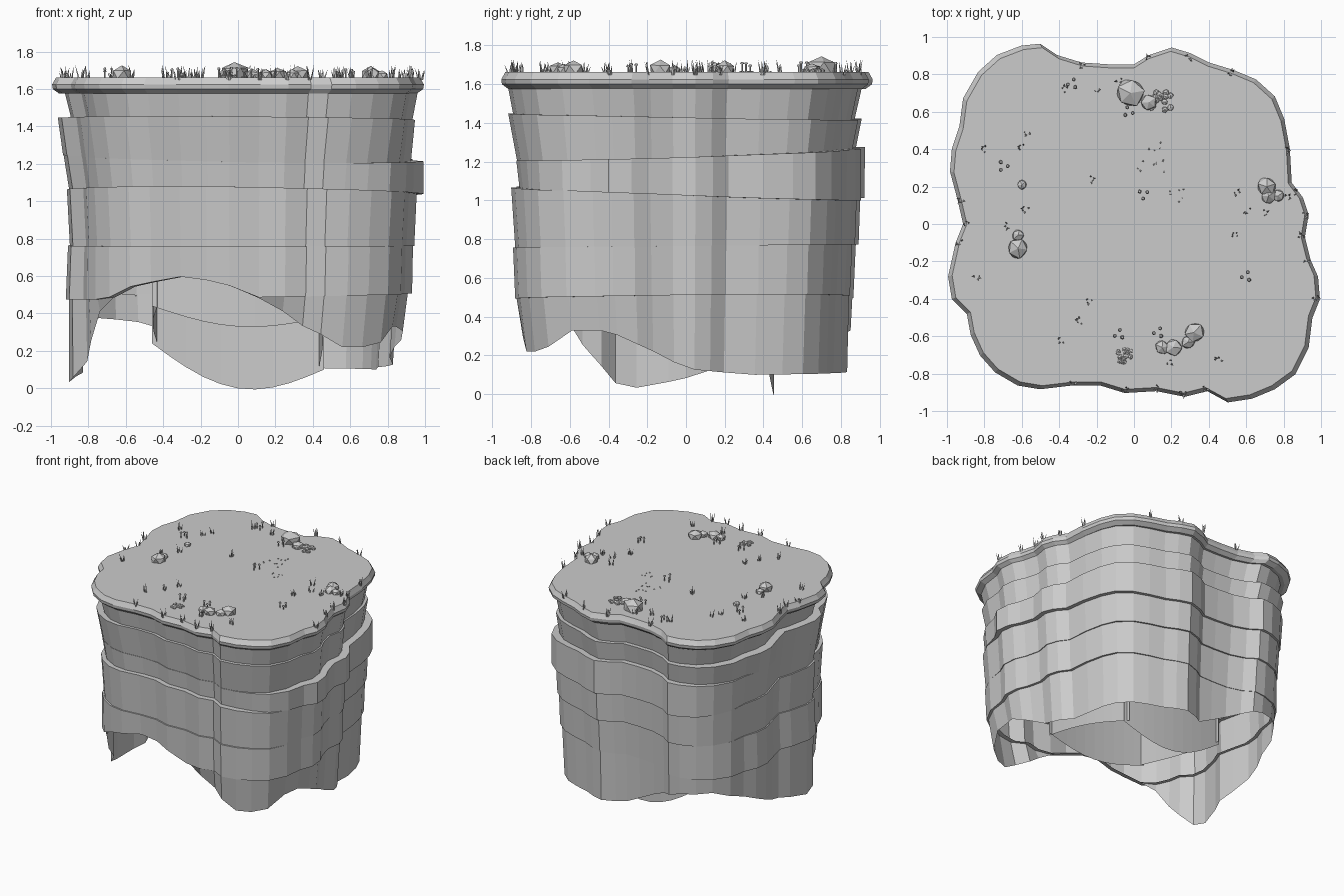
import bpy
import bmesh
import random
from math import atan2, cos, sin, radians, degrees, pi
from mathutils import Vector, Matrix

cube = bpy.data.objects.get("Cube")
if cube:
    bpy.data.objects.remove(cube, do_unlink=True)
rng = random.Random(4)

stone = bpy.data.materials.new("pale grey stone")
stone.use_nodes = True
stone.diffuse_color = (0.6, 0.6, 0.6, 1)
stone.node_tree.nodes["Principled BSDF"].inputs["Base Color"].default_value = stone.diffuse_color

# Rim outline in hundredths, counter-clockwise from the +x side
RIM = [(93, 5), (90, 14), (84, 22), (83, 40), (80, 56), (75, 68), (65, 77), (53, 82), (40, 86),
       (30, 91), (20, 94), (8, 90), (0, 85), (-13, 85), (-28, 86), (-41, 90), (-50, 96), (-60, 95),
       (-73, 90), (-83, 81), (-91, 67), (-93, 52), (-97, 40), (-98, 28), (-94, 13), (-91, 0),
       (-95, -10), (-99, -28), (-97, -40), (-89, -48), (-87, -59), (-82, -70), (-74, -79),
       (-62, -86), (-50, -88), (-33, -86), (-18, -86), (-5, -90), (12, -89), (27, -92), (39, -89),
       (50, -95), (63, -93), (75, -88), (86, -80), (93, -66), (95, -50), (99, -40), (98, -28),
       (94, -19), (91, -7)]
RIM = [Vector((x / 100, y / 100, 0)) for x, y in RIM]
ANGLE = [degrees(atan2(p.y, p.x)) % 360 for p in RIM]
COUNT = len(RIM)

# Height of the ragged lower edge, by bearing in degrees
HEM = [(0, .13), (25, .1), (70, .11), (90, .12), (105, .22), (120, .35), (135, .38), (155, .25),
       (175, .1), (190, .05), (197, .03), (203, .06), (212, .2), (222, .45), (235, .55), (250, .6),
       (265, .56), (282, .46), (294, .33), (304, .22), (315, .22), (324, .33), (335, .33),
       (345, .25), (360, .13)]


def interpolate(knots, d):
    for (a, za), (b, zb) in zip(knots, knots[1:]):
        if a <= d <= b:
            return za + (zb - za) * (d - a) / (b - a)


def sides(right, back, left, front):
    """Plan scale in thousandths at each side, blended around the block."""
    knots = [(-22, right), (15, right), (70, back), (118, back), (158, left), (198, left),
             (245, front), (305, front), (338, right), (375, right)]
    return lambda i: interpolate(knots, ANGLE[i]) / 1000


def finish(name, bm):
    mesh = bpy.data.meshes.new(name)
    bm.to_mesh(mesh)
    bm.free()
    mesh.materials.append(stone)
    obj = bpy.data.objects.new(name, mesh)
    bpy.context.collection.objects.link(obj)


def loft(name, rings, start_cap=False, end_cap=False):
    """Closed rings joined by quads, with optional flat ends."""
    bm = bmesh.new()
    loops = [[bm.verts.new(p) for p in points] for points in rings]
    for a, b in zip(loops, loops[1:]):
        for i in range(COUNT):
            j = (i + 1) % COUNT
            bm.faces.new((a[i], b[i], b[j], a[j]))
    if start_cap:
        bm.faces.new(loops[0])
    if end_cap:
        bm.faces.new(loops[-1][::-1])
    finish(name, bm)


def ring(scale, height):
    """Rim outline scaled in plan; scale and height are numbers or functions of the index."""
    get = lambda v, i: v(i) if callable(v) else v
    return [p * get(scale, i) + Vector((0, 0, get(height, i))) for i, p in enumerate(RIM)]


# Bevelled top slab
loft("top_slab", [ring(.982, 1.663), ring(.992, 1.645), ring(1.004, 1.625), ring(1.0, 1.6),
                  ring(.965, 1.575)], start_cap=True, end_cap=True)


# Wavy boundaries between the rock layers
def wave(height, size, phase):
    return lambda i: height + size * sin(radians(ANGLE[i]) + phase)


LEVELS = [wave(1.58, 0, 0), wave(1.435, .02, 3.5), wave(1.24, .035, -.5), wave(1.04, .04, 3.5),
          wave(.765, .008, 0), wave(.495, .02, 1)]

# Stepped rock layers: side scales at the top, then at the bottom
LAYERS = [("upper_neck", (970, 945, 935, 966), (942, 907, 902, 940)),
          ("second_layer", (956, 945, 973, 966), (934, 914, 945, 918)),
          ("third_layer", (1003, 962, 942, 922), (1003, 960, 912, 905)),
          ("fourth_layer", (965, 937, 924, 950), (952, 928, 908, 928)),
          ("fifth_layer", (945, 913, 918, 940), (940, 900, 930, 928))]
for (name, top, bottom), upper, lower in zip(LAYERS, LEVELS, LEVELS[1:]):
    edge = lambda i: max(lower(i), interpolate(HEM, ANGLE[i]))
    loft(name, [ring(.885, upper), ring(sides(*top), upper), ring(sides(*bottom), edge),
                ring(.885, edge)])

# Hanging skirt with a ragged hem
low_edge = lambda i: interpolate(HEM, ANGLE[i])
top_edge = lambda i: max(LEVELS[-1](i), low_edge(i) + .01) + .01
loft("ragged_skirt", [ring(sides(918, 895, 912, 922), top_edge),
                      ring(sides(890, 885, 912, 885), low_edge)])

# Hollow square core of rock sheets: turn, then bottom heights at start, middle and end
SHEETS = [("inner_back_sheet", 0, .1, .0, .24), ("inner_left_sheet", -90, .38, .26, .1),
          ("inner_front_sheet", 180, .44, .33, .38), ("inner_right_sheet", 90, .24, .34, .44)]
for name, turn, start, middle, end in SHEETS:
    bm = bmesh.new()
    previous = None
    for s in range(11):
        t = s / 10
        dip = (1 - t) * start + t * end + (middle - (start + end) / 2) * sin(pi * t)
        x = .46 - .92 * t
        pair = [bm.verts.new((x, .43 + .025 * sin(pi * t), z)) for z in (1.575, dip)]
        if previous:
            bm.faces.new((previous[0], pair[0], pair[1], previous[1]))
        previous = pair
    bmesh.ops.rotate(bm, verts=bm.verts, matrix=Matrix.Rotation(radians(turn), 3, "Z"))
    finish(name, bm)

TOP = 1.663


def rock(bm, x, y, radius, flat=.8):
    """Faceted stone half sunk into the ground."""
    made = bmesh.ops.create_icosphere(bm, subdivisions=1, radius=radius)["verts"]
    spin = Matrix.Rotation(rng.uniform(0, 6), 3, "Z")
    for v in made:
        v.co = spin @ (v.co * rng.uniform(.9, 1.1))
        v.co = Vector((x + v.co.x, y + v.co.y, TOP + flat * (v.co.z + radius * .3)))


bm = bmesh.new()
for x, y, r in [(-.02, .7, .082), (.08, .65, .045), (-.62, -.13, .058), (-.62, -.06, .035),
                (.71, .2, .055), (.72, .15, .045), (.77, .15, .035), (.32, -.58, .058),
                (.29, -.63, .04), (.21, -.66, .05), (.15, -.66, .04), (-.6, .21, .027)]:
    rock(bm, x, y, r)
finish("boulders", bm)

# Pebble patches: centre, spread, stone size
bm = bmesh.new()
for x, y, spread, size, amount in [(.15, .66, .06, .018, 18), (-.05, -.71, .04, .014, 16),
                                   (.08, .36, .08, .006, 12), (.23, .15, .04, .005, 6)]:
    for _ in range(amount):
        rock(bm, x + rng.uniform(-spread, spread), y + rng.uniform(-spread, spread), size)
finish("pebbles", bm)

# Mushroom trios
bm = bmesh.new()
for x, y in [(-.33, .75), (-.7, .31), (.05, .16), (.6, -.28), (-.08, -.59), (.13, -.58), (-.03, .6)]:
    for k in range(3):
        a = k * 2.1 + x * 9
        foot = Vector((x + .024 * cos(a), y + .024 * sin(a), TOP))
        tall = rng.uniform(.03, .05)
        for bottom, top, height, z in [(.004, .004, tall, tall / 2), (.011, .006, .01, tall)]:
            bmesh.ops.create_cone(bm, cap_ends=True, segments=6, radius1=bottom, radius2=top, depth=height,
                                  matrix=Matrix.Translation(foot + Vector((0, 0, z))))
finish("mushrooms", bm)

# Grass tufts, scattered inside and along the rim
TUFTS = [(-.8, .4), (-.57, .49), (-.6, .41), (-.23, .24), (-.58, .08), (-.67, -.01), (-.84, -.28),
         (-.24, -.41), (-.29, -.52), (-.39, -.62), (.45, -.73), (.19, -.74), (.54, -.06), (.61, .07),
         (.55, .17), (.7, .06), (.82, .14), (-.2, .72), (-.08, .77), (-.37, .72), (.86, .17)]
TUFTS += [tuple(RIM[i].xy * .985) for i in (0, 3, 7, 9, 11, 14, 24, 25, 26, 35, 37, 38, 39, 40, 47, 49, 50)]
bm = bmesh.new()
for x, y in TUFTS:
    for _ in range(5):
        a = rng.uniform(0, 2 * pi)
        out = Vector((cos(a), sin(a), 0))
        side = Vector((-sin(a), cos(a), 0)) * .007
        foot = Vector((x, y, TOP - .015)) + out * .009
        tip = foot + out * rng.uniform(.005, .022) + Vector((0, 0, rng.uniform(.04, .085)))
        bm.faces.new([bm.verts.new(p) for p in (foot - side, foot + side, tip)])
        bm.faces.new([bm.verts.new(p) for p in (foot - out * .006, foot + out * .006, tip)])
finish("grass_tufts", bm)
